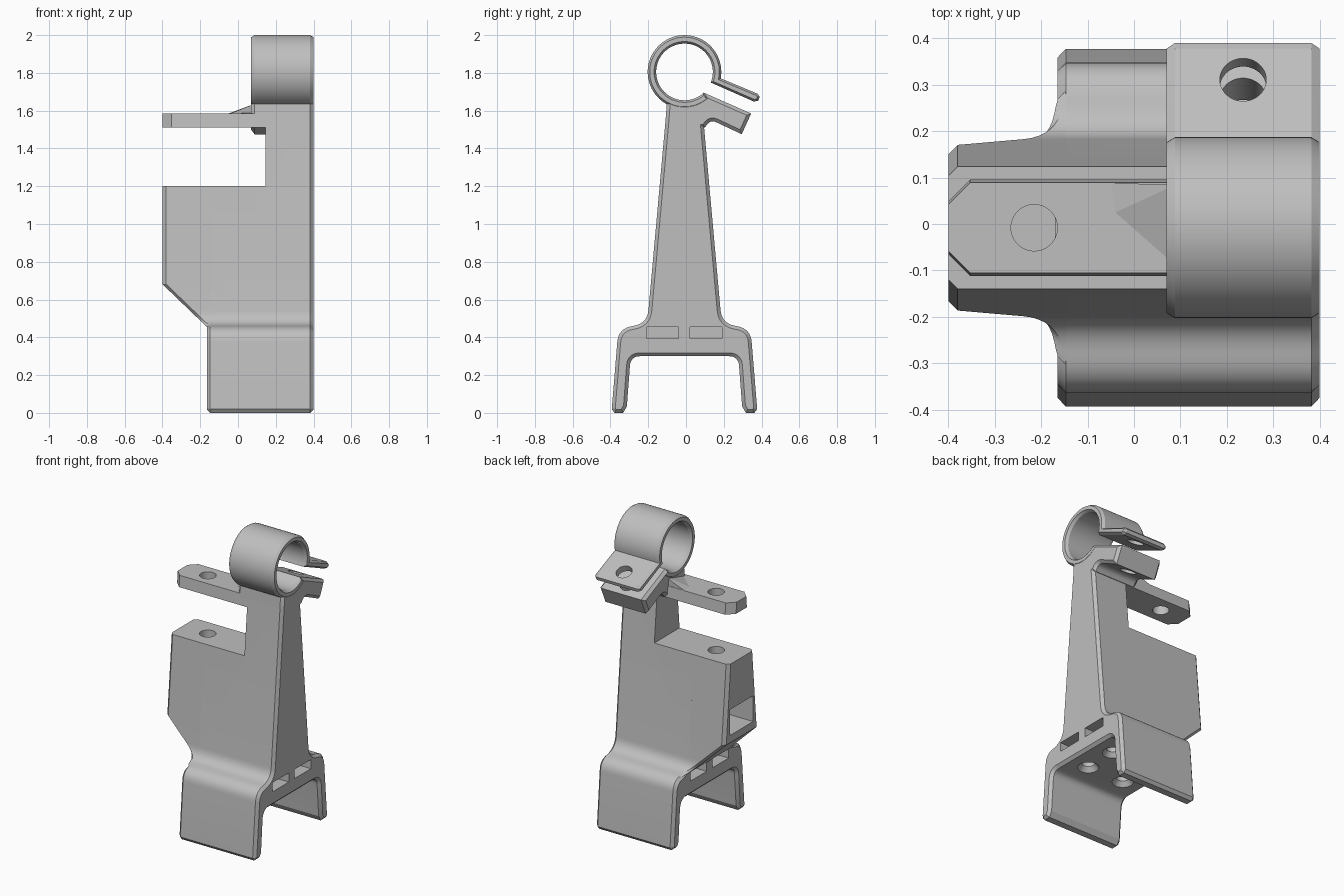
import bpy, bmesh
from math import radians, cos, sin
from mathutils import Vector, Matrix

if "Cube" in bpy.data.objects:
    bpy.data.objects.remove(bpy.data.objects["Cube"], do_unlink=True)

CY = -0.008          # centre plane of the column
CHAMFER = 0.018
gray = bpy.data.materials.new("matte gray")
gray.use_nodes = True
gray.diffuse_color = (0.52, 0.52, 0.52, 1)
gray.node_tree.nodes["Principled BSDF"].inputs["Base Color"].default_value = (0.52, 0.52, 0.52, 1)


def make(name, bm):
    bmesh.ops.recalc_face_normals(bm, faces=bm.faces[:])
    mesh = bpy.data.meshes.new(name)
    bm.to_mesh(mesh)
    bm.free()
    mesh.materials.append(gray)
    obj = bpy.data.objects.new(name, mesh)
    bpy.context.collection.objects.link(obj)
    return obj


def loft(name, rings):
    """Closed solid through equal-length rings of points."""
    bm = bmesh.new()
    rows = [[bm.verts.new(p) for p in ring] for ring in rings]
    n = len(rows[0])
    for a, b in zip(rows, rows[1:]):
        for i in range(n):
            j = (i + 1) % n
            bm.faces.new((a[i], a[j], b[j], b[i]))
    bm.faces.new(rows[0][::-1])
    bm.faces.new(rows[-1])
    return make(name, bm)


def rounded(corners, steps=8):
    """Open path from (y, z, cut) corners; a cut above zero rounds the corner."""
    path = []
    for i, (y, z, cut) in enumerate(corners):
        p = Vector((y, z))
        if not cut:
            path.append(p)
            continue
        a = p + cut * (Vector(corners[i - 1][:2]) - p).normalized()
        b = p + cut * (Vector(corners[i + 1][:2]) - p).normalized()
        for k in range(steps + 1):
            t = k / steps
            path.append(a * (1 - t) ** 2 + p * 2 * t * (1 - t) + b * t * t)
    return path


def inset(path, c):
    """Mitred inward offset of a counterclockwise outline."""
    out = []
    for i, p in enumerate(path):
        d1 = (p - path[i - 1]).normalized()
        d2 = (path[(i + 1) % len(path)] - p).normalized()
        n1, n2 = Vector((-d1.y, d1.x)), Vector((-d2.y, d2.x))
        out.append(p + c * (n1 + n2) / max(0.3, 1 + n1.dot(n2)))
    return out


def prism(name, path, x0, x1, c=CHAMFER):
    """Side outline extruded along x with chamfered ends."""
    small = inset(path, c)
    stations = [(x0, small), (x0 + CHAMFER, path), (x1 - CHAMFER, path), (x1, small)]
    return loft(name, [[(x, p.x, p.y) for p in ring] for x, ring in stations])


def block(name, levels, x1, c):
    """Stacked (z, x0, half width) levels with chamfered corners at the x0 end."""
    rings = []
    for z, x0, w in levels:
        plan = [(x1, -w), (x1, w), (x0 + c, w), (x0, w - c), (x0, c - w), (x0 + c, -w)]
        rings.append([(x, CY + y, z) for x, y in plan])
    return loft(name, rings)


def box(lo, hi):
    bm = bmesh.new()
    lo, hi = Vector(lo), Vector(hi)
    bmesh.ops.create_cube(bm, size=1, matrix=Matrix.Translation((lo + hi) / 2)
                          @ Matrix.Diagonal((*(hi - lo), 1)))
    return make("cutter", bm)


def drill(centre, r1, r2, depth, tilt=0):
    bm = bmesh.new()
    bmesh.ops.create_cone(bm, cap_ends=True, segments=40, radius1=r1, radius2=r2, depth=depth,
                          matrix=Matrix.Translation(centre) @ Matrix.Rotation(tilt, 4, 'X'))
    return make("cutter", bm)


def cut(obj, cutters):
    for c in cutters:
        c.hide_render = True
        mod = obj.modifiers.new("cut", 'BOOLEAN')
        mod.operation, mod.object, mod.solver = 'DIFFERENCE', c, 'EXACT'
    bpy.context.view_layer.update()
    ev = obj.evaluated_get(bpy.context.evaluated_depsgraph_get())
    mesh = bpy.data.meshes.new_from_object(ev)
    obj.modifiers.clear()
    obj.data = mesh
    for c in cutters:
        bpy.data.objects.remove(c, do_unlink=True)


# Half outline of the legs, shoulder and tapering column
half = rounded([(0, 0.3, 0), (0.285, 0.3, 0.05), (0.305, 0.035, 0), (0.325, 0, 0), (0.37, 0, 0),
                (0.385, 0.02, 0), (0.35, 0.445, 0.07), (0.197, 0.475, 0.07), (0.094, 1.62, 0)])
half = half[1:]
outline = [Vector((CY + p.x, p.y)) for p in half] + [Vector((CY - p.x, p.y)) for p in reversed(half)]


def column_width(z):
    return 0.197 - (z - 0.475) * 0.09


# Column and base, with nut pockets and countersunk screw holes
column = prism("column_and_base", outline, -0.165, 0.4)
cutters = [box((-0.5, -0.5, 1.2), (0.145, 0.5, 2))]
for y in (-0.125, 0.105):
    for lo, hi, x in ((-0.3, 0.075, -0.017), (0.16, 0.5, 0.253)):
        cutters.append(box((lo, y - 0.085, 0.395), (hi, y + 0.085, 0.455)))
        cutters.append(drill((x, y, 0.34), 0.04, 0.04, 0.16))
        cutters.append(drill((x, y, 0.305), 0.08, 0.04, 0.05))
cut(column, cutters)

# Side wing with its slanted lower end, vertical screw hole and nut pocket
levels = [(p.y, max(-0.4, -0.165 - (p.y - 0.455) * 1.04), p.x)
          for p in half if 0.454 < p.y < 0.68]
levels += [(z, -0.4, column_width(z)) for z in (0.681, 1.2)]
wing = block("side_wing", levels, 0.2, 0.02)
cut(wing, [drill((-0.215, CY, 1.05), 0.05, 0.05, 0.4),
           box((-0.5, CY - 0.122, 0.73), (-0.17, CY + 0.122, 0.9))])

# Upper arm with matching hole
arm = block("upper_arm", [(z, -0.4, column_width(z)) for z in (1.51, 1.585)], 0.2, 0.047)
cut(arm, [drill((-0.215, CY, 1.55), 0.05, 0.05, 0.3)])

# Small ramp between arm and clamp
bm = bmesh.new()
for p in ((-0.04, 0.025, 1.57), (-0.04, 0.025, 1.585), (-0.05, 0.088, 1.57), (-0.05, 0.088, 1.585),
          (0.09, -0.09, 1.57), (0.09, -0.09, 1.588), (0.09, 0.085, 1.57), (0.09, 0.085, 1.637)):
    bm.verts.new(p)
bmesh.ops.convex_hull(bm, input=bm.verts[:])
make("arm_ramp", bm)

# Clamp ring helpers
CZ, OUTER, INNER = 1.805, 0.195, 0.15


def arc(r, a, b, n):
    angles = [radians(a + (b - a) * i / n) for i in range(n + 1)]
    return [Vector((CY + r * cos(t), CZ + r * sin(t))) for t in angles]


# Neck below the ring with the thick lower clamp tab
neck = rounded([(-0.111, 1.51, 0), (0.1, 1.51, 0), (0.13, 1.553, 0.035), (0.295, 1.475, 0),
                (0.345, 1.585, 0)])
neck += arc(INNER, -47, -47, 1)[:1] + arc(0.168, -52, -118, 12) + [Vector((-0.102, 1.635))]
lower = prism("neck_and_lower_tab", neck, 0.07, 0.4)

# Split ring with the thin upper clamp tab
ring = arc(OUTER, -10, 313, 64) + arc(INNER, 313, -22, 64)
ring += [Vector(p) for p in ((0.36, 1.648), (0.383, 1.653), (0.39, 1.675), (0.378, 1.69))]
upper = prism("ring_and_upper_tab", ring, 0.07, 0.4, 0.011)

# Clamp screw hole square to both tabs
for part in (lower, upper):
    cut(part, [drill((0.235, 0.265, 1.61), 0.05, 0.05, 0.4, radians(-23))])

for obj in (column, wing, arm, lower, upper):
    obj.data.shade_smooth()
    obj.data.set_sharp_from_angle(angle=radians(25))
